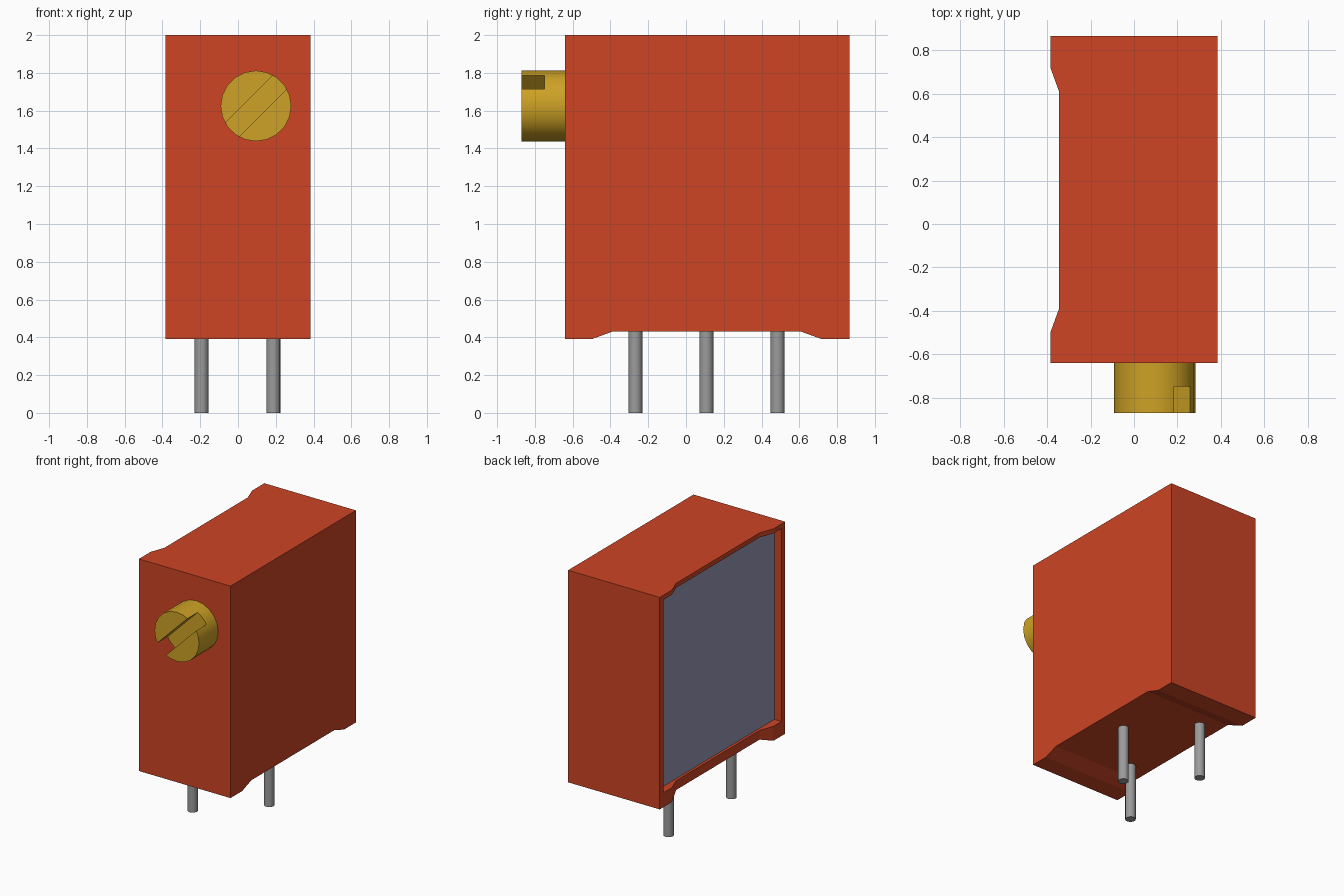
import bpy
import bmesh
import math
from mathutils import Matrix, Vector

cube = bpy.data.objects.get("Cube")
if cube:
    bpy.data.objects.remove(cube, do_unlink=True)


def material(name, rgb):
    m = bpy.data.materials.new(name)
    m.use_nodes = True
    m.diffuse_color = (*rgb, 1)
    m.node_tree.nodes["Principled BSDF"].inputs["Base Color"].default_value = (*rgb, 1)
    return m


RED = material("orange red plastic", (0.61, 0.058, 0.018))
GOLD = material("brass", (0.61, 0.36, 0.019))
GREY = material("pin metal", (0.33, 0.33, 0.33))
FILL = material("blue grey resin", (0.31, 0.31, 0.47))


def finish(name, bm, mat=None):
    bmesh.ops.recalc_face_normals(bm, faces=bm.faces)
    mesh = bpy.data.meshes.new(name)
    bm.to_mesh(mesh)
    bm.free()
    ob = bpy.data.objects.new(name, mesh)
    bpy.context.collection.objects.link(ob)
    if mat:
        mesh.materials.append(mat)
    return ob


def box(name, lo, hi, mat=None, turn=None):
    """Box between two corners, optionally turned about its own centre."""
    lo, hi = Vector(lo), Vector(hi)
    bm = bmesh.new()
    bmesh.ops.create_cube(bm, size=1)
    bm.transform(Matrix.Translation((lo + hi) / 2) @ (turn or Matrix()) @ Matrix.Diagonal((*(hi - lo), 1)))
    return finish(name, bm, mat)


def prism(name, points, direction):
    """Extrude a closed outline along a direction."""
    bm = bmesh.new()
    face = bm.faces.new([bm.verts.new(p) for p in points])
    ext = bmesh.ops.extrude_face_region(bm, geom=[face])
    verts = [v for v in ext["geom"] if isinstance(v, bmesh.types.BMVert)]
    bmesh.ops.translate(bm, verts=verts, vec=direction)
    # the starting face is kept as the end cap
    if not face.is_valid or len(bm.faces) < len(points) + 2:
        bmesh.ops.holes_fill(bm, edges=bm.edges)
    return finish(name, bm)


def cylinder(name, radius, depth, sides, matrix, mat):
    bm = bmesh.new()
    bmesh.ops.create_cone(bm, cap_ends=True, segments=sides, radius1=radius, radius2=radius, depth=depth)
    bm.transform(matrix)
    return finish(name, bm, mat)


def activate(ob):
    bpy.ops.object.select_all(action="DESELECT")
    ob.select_set(True)
    bpy.context.view_layer.objects.active = ob


def cut(ob, cutter):
    mod = ob.modifiers.new("cut", "BOOLEAN")
    mod.operation = "DIFFERENCE"
    mod.solver = "EXACT"
    mod.object = cutter
    activate(ob)
    bpy.ops.object.modifier_apply(modifier=mod.name)
    bpy.data.objects.remove(cutter, do_unlink=True)


def smooth(ob):
    activate(ob)
    bpy.ops.object.shade_smooth_by_angle(angle=math.radians(35))


# Housing with shallow relief under the base and on the open side
X, Y0, Y1, Z0, Z1 = 0.385, -0.64, 0.865, 0.39, 2.0
DEPTH = 0.04
housing = box("housing", (-X, Y0, Z0), (X, Y1, Z1), RED)
# (y, depth) outline; the slopes run on past the surface for a clean cut
relief = [(-0.61, -DEPTH), (-0.50, 0), (-0.39, DEPTH), (0.61, DEPTH), (0.72, 0), (0.83, -DEPTH)]
cut(housing, prism("base_relief", [(-1, y, Z0 + d) for y, d in relief], (2, 0, 0)))
cut(housing, prism("side_relief", [(-X + d, y, 0) for y, d in relief], (0, 0, 3)))

# Open cavity filled with resin
c0, c1 = (-0.595, 0.50), (0.82, 1.965)
cut(housing, box("cavity", (-0.6, *c0), (-0.29, *c1)))
box("resin_fill", (-0.325, *c0), (-0.29, *c1), FILL)

# Adjustment screw with a diagonal slot
sx, sz = 0.095, 1.625
screw = cylinder("adjustment_screw", 0.187, 0.25, 20,
                 Matrix.Translation((sx, -0.745, sz)) @ Matrix.Rotation(math.pi / 2, 4, "X"), GOLD)
cut(screw, box("slot", (sx - 0.4, -1.0, sz - 0.0515), (sx + 0.4, -0.748, sz + 0.0515),
               turn=Matrix.Rotation(-math.pi / 4, 4, "Y")))
smooth(screw)

# Three staggered round pins
for name, x, y in (("front_pin", -0.193, -0.268), ("middle_pin", 0.187, 0.108), ("back_pin", -0.193, 0.485)):
    smooth(cylinder(name, 0.037, 0.46, 16, Matrix.Translation((x, y, 0.23)), GREY))
